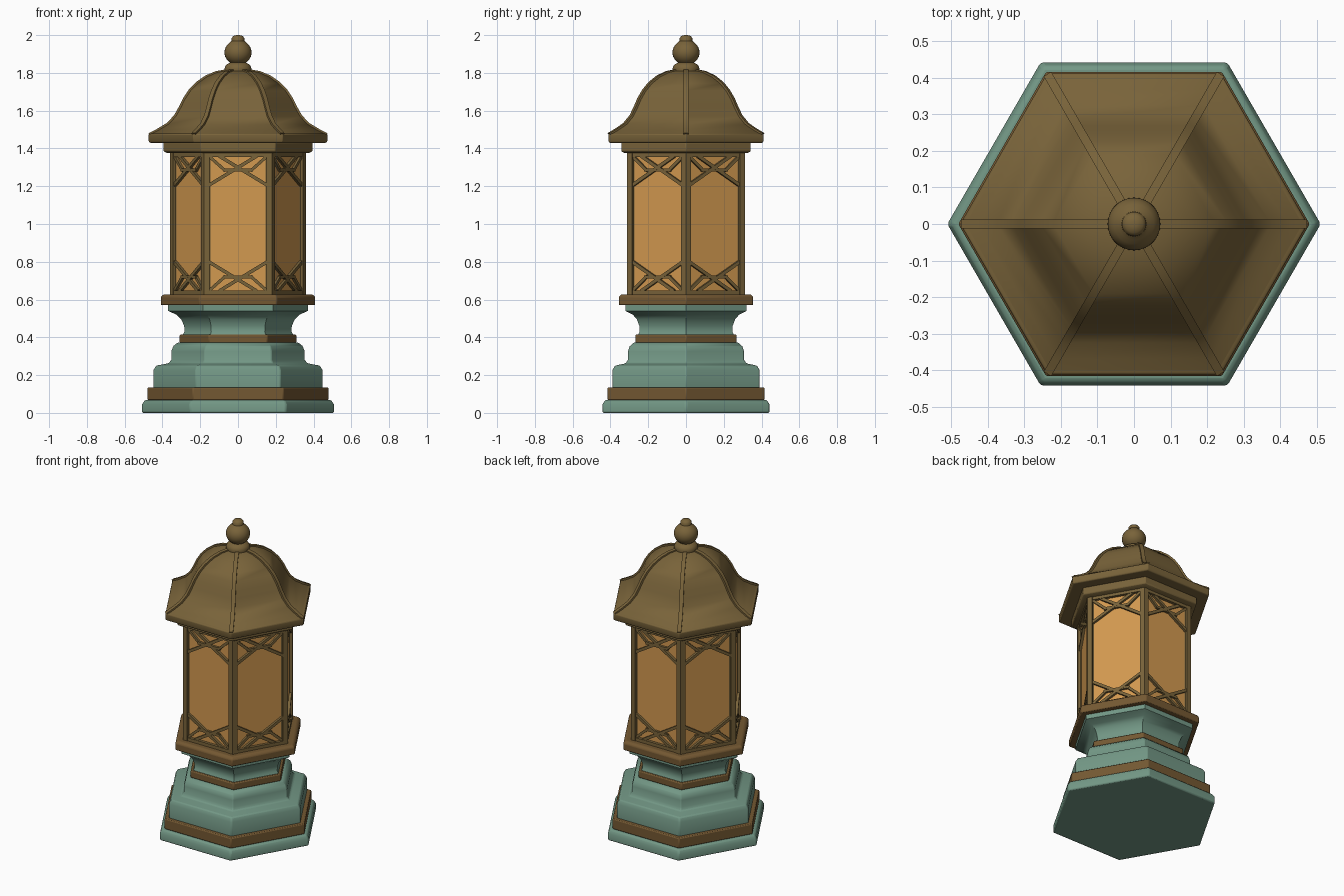
import bpy, bmesh, math
from mathutils import Matrix, Vector

cube = bpy.data.objects.get("Cube")
if cube:
    bpy.data.objects.remove(cube, do_unlink=True)


def material(name, rgb):
    m = bpy.data.materials.new(name)
    m.use_nodes = True
    m.diffuse_color = (*rgb, 1)
    bsdf = m.node_tree.nodes["Principled BSDF"]
    bsdf.inputs["Base Color"].default_value = (*rgb, 1)
    bsdf.inputs["Roughness"].default_value = 0.6
    return m


BRONZE = material("aged bronze", (0.19, 0.125, 0.042))
COPPER = material("brown trim", (0.175, 0.098, 0.032))
TEAL = material("verdigris teal", (0.17, 0.31, 0.235))
GLASS = material("amber glass", (0.65, 0.32, 0.08))


def finish(name, bm, mat, bevel=0, angle=40):
    bmesh.ops.recalc_face_normals(bm, faces=bm.faces[:])
    me = bpy.data.meshes.new(name)
    bm.to_mesh(me)
    bm.free()
    me.materials.append(mat)
    ob = bpy.data.objects.new(name, me)
    bpy.context.collection.objects.link(ob)
    if bevel:
        b = ob.modifiers.new("soft edges", "BEVEL")
        b.width, b.segments = bevel, 2
        b.limit_method, b.angle_limit = "ANGLE", math.radians(40)
    bpy.ops.object.select_all(action="DESELECT")
    ob.select_set(True)
    bpy.context.view_layer.objects.active = ob
    bpy.ops.object.shade_smooth_by_angle(angle=math.radians(angle))
    return ob


def loft(name, profile, mat, sides=6, bevel=0.0):
    """Closed prism through (corner radius, height) rings."""
    bm = bmesh.new()
    rings = []
    for r, z in profile:
        rings.append([bm.verts.new((r * math.cos(math.tau * i / sides),
                                    r * math.sin(math.tau * i / sides), z))
                      for i in range(sides)])
    for a, b in zip(rings, rings[1:]):
        for i in range(sides):
            j = (i + 1) % sides
            bm.faces.new((a[i], a[j], b[j], b[i]))
    bm.faces.new(rings[0])
    bm.faces.new(rings[-1])
    return finish(name, bm, mat, bevel)


# Stepped pedestal
loft("foot_slab", [(0.51, 0), (0.51, 0.045), (0.495, 0.068), (0.46, 0.07)], TEAL, bevel=0.008)
loft("lower_trim", [(0.48, 0.068), (0.48, 0.135)], COPPER, bevel=0.006)
loft("pedestal_steps", [(0.45, 0.13), (0.45, 0.225), (0.435, 0.25), (0.37, 0.262), (0.355, 0.28),
                        (0.355, 0.325), (0.345, 0.352), (0.32, 0.372)], TEAL, bevel=0.006)
loft("middle_trim", [(0.31, 0.37), (0.31, 0.415)], COPPER, bevel=0.006)
loft("pedestal_neck", [(0.295, 0.41), (0.283, 0.43), (0.285, 0.46), (0.3, 0.495), (0.325, 0.52),
                       (0.36, 0.535), (0.37, 0.54), (0.37, 0.572)], TEAL)

# Lantern floor and ceiling plates
loft("lantern_floor", [(0.41, 0.57), (0.41, 0.615), (0.395, 0.628)], COPPER, bevel=0.006)
loft("lantern_ceiling", [(0.375, 1.375), (0.395, 1.385), (0.395, 1.432)], BRONZE, bevel=0.005)

# Amber glass core
loft("glass_panes", [(0.335, 0.625), (0.335, 1.38)], GLASS)

# Frame and lattice on all six panels
APOTHEM = 0.36 * math.cos(math.pi / 6)
Z0, Z1 = 0.625, 1.38
MID = (Z0 + Z1) / 2


def bar(bm, panel, p, q, width, inset, depth):
    """Box along a panel from p to q, given as (sideways, height)."""
    p, q = Vector(p), Vector(q)
    d, c = q - p, (p + q) / 2
    place = (Matrix.Rotation(math.radians(30 + 60 * panel), 4, "Z")
             @ Matrix.Translation((APOTHEM - inset - depth / 2, c.x, c.y))
             @ Matrix.Rotation(math.atan2(d.y, d.x), 4, "X")
             @ Matrix.Diagonal((depth, d.length, width, 1)))
    bmesh.ops.create_cube(bm, size=1, matrix=place)


frame, lattice = bmesh.new(), bmesh.new()
for panel in range(6):
    for s in (-1, 1):
        bar(frame, panel, (s * 0.165, Z0), (s * 0.165, Z1), 0.03, 0, 0.04)
        rail = MID + s * (MID - Z0 - 0.012)
        bar(frame, panel, (-0.16, rail), (0.16, rail), 0.024, 0.003, 0.035)

        def at(u, drop):
            return (u, MID + s * (MID - Z0 - drop))

        bar(lattice, panel, at(-0.08, 0.095), at(0.08, 0.095), 0.016, 0.007, 0.025)
        for m in (-1, 1):
            bar(lattice, panel, at(m * 0.155, 0.175), at(-m * 0.1, 0.02), 0.018, 0.006, 0.025)
            bar(lattice, panel, at(m * 0.155, 0.02), at(m * 0.065, 0.1), 0.016, 0.008, 0.025)
finish("corner_frame", frame, BRONZE, angle=30)
finish("lattice", lattice, BRONZE, angle=30)

# Bell roof
bell = [(0.47, 1.475), (0.425, 1.498), (0.375, 1.528), (0.335, 1.57), (0.31, 1.615), (0.288, 1.66),
        (0.258, 1.705), (0.22, 1.745), (0.17, 1.78), (0.115, 1.803), (0.05, 1.815)]
loft("roof_eave", [(0.468, 1.43), (0.475, 1.44), (0.475, 1.474), (0.465, 1.48)], BRONZE, bevel=0.004)
loft("bell_roof", bell, BRONZE)

# Raised ribs along the roof ridges
ribs = bmesh.new()
for k in range(6):
    turn = Matrix.Rotation(math.tau * k / 6, 3, "Z")
    rows = []
    for r, z in bell:
        rows.append([ribs.verts.new(turn @ Vector((r + dr, y, z + dz)))
                     for dr, y, dz in ((-0.02, -0.012, -0.02), (0.003, -0.012, 0.006),
                                       (0.003, 0.012, 0.006), (-0.02, 0.012, -0.02))])
    for a, b in zip(rows, rows[1:]):
        for i in range(4):
            ribs.faces.new((a[i], a[(i + 1) % 4], b[(i + 1) % 4], b[i]))
    ribs.faces.new(rows[0])
    ribs.faces.new(rows[-1])
finish("roof_ribs", ribs, BRONZE)

# Turned finial
ball = [(0.072 * math.sin(t), 1.908 - 0.066 * math.cos(t))
        for t in (math.radians(35 + 12 * i) for i in range(10))]
loft("finial", [(0.068, 1.805), (0.072, 1.822), (0.064, 1.842), (0.045, 1.853)] + ball
     + [(0.034, 1.97), (0.033, 1.985), (0.024, 1.996), (0.008, 2.0)], BRONZE, sides=28)
